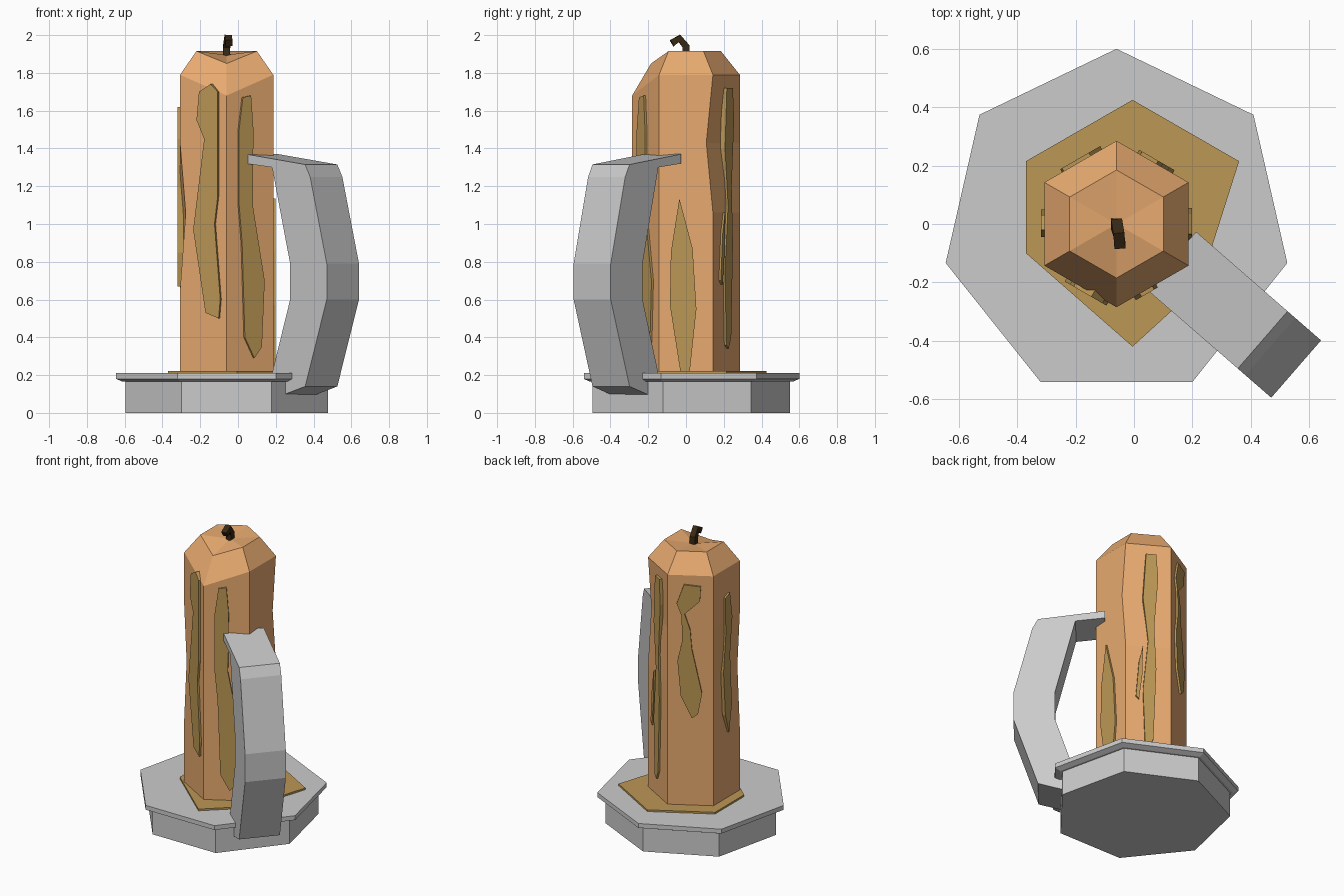
import bpy, bmesh
from math import sin, cos, radians, pi
from mathutils import Vector

if "Cube" in bpy.data.objects:
    bpy.data.objects.remove(bpy.data.objects["Cube"])

CX = -0.06                                   # candle axis
UP = Vector((0, 0, 1))


def material(name, rgb):
    m = bpy.data.materials.new(name)
    m.diffuse_color = (*rgb, 1)
    m.use_nodes = True
    m.node_tree.nodes["Principled BSDF"].inputs["Base Color"].default_value = m.diffuse_color
    return m


CANDLE = material("candle_wax", (0.80, 0.40, 0.16))
MELT = material("melted_wax", (0.50, 0.31, 0.09))
WICK = material("burnt_wick", (0.04, 0.022, 0.007))


def finish(name, bm, mat=None):
    bmesh.ops.recalc_face_normals(bm, faces=bm.faces)
    me = bpy.data.meshes.new(name)
    bm.to_mesh(me)
    bm.free()
    ob = bpy.data.objects.new(name, me)
    bpy.context.collection.objects.link(ob)
    if mat:
        me.materials.append(mat)
    return ob


def loft(name, rings, mat=None, tip=None):
    """Skin closed rings; the top is flat, or a fan to tip."""
    bm = bmesh.new()
    rows = [[bm.verts.new(p) for p in r] for r in rings]
    n = len(rows[0])
    for a, b in zip(rows, rows[1:]):
        for i in range(n):
            j = (i + 1) % n
            bm.faces.new((a[i], a[j], b[j], b[i]))
    bm.faces.new(rows[0][::-1])
    if tip:
        t = bm.verts.new(tip)
        for i in range(n):
            bm.faces.new((rows[-1][i], rows[-1][(i + 1) % n], t))
    else:
        bm.faces.new(rows[-1])
    return finish(name, bm, mat)


def prism(name, pts, origin, u, v, w, mat=None):
    """Outline pts in the u, v plane, extruded along w from origin."""
    ring = [origin + u * a + v * b for a, b in pts]
    return loft(name, [ring, [p + w for p in ring]], mat)


def ngon(n, r, z, start=90):
    return [Vector((CX + r * cos(radians(start) + 2 * pi * i / n),
                    r * sin(radians(start) + 2 * pi * i / n), z)) for i in range(n)]


# Seven-sided holder with a lipped plate
loft("holder_base", [ngon(7, 0.55, 0), ngon(7, 0.55, 0.17)])
loft("holder_plate", [ngon(7, 0.565, 0.165), ngon(7, 0.60, 0.18), ngon(7, 0.60, 0.21)])

# Pool of wax on the plate
pool = [(-0.005, 0.425), (-0.37, 0.215), (-0.37, -0.10),
        (-0.005, -0.42), (0.225, -0.21), (0.36, 0.215)]
prism("wax_pool", pool, Vector((0, 0, 0.2)), Vector((1, 0, 0)), Vector((0, 1, 0)),
      UP * 0.022, MELT)

# Hexagonal candle, pinched on two edges and slumped at the front
R = 0.285
rings = [ngon(6, R, z, 30) for z in (0.2, 0.65, 1.06, 1.43, 1.79)]
rings[3][0].y -= 0.035
rings[2][3] += Vector((0.03, -0.017, 0))
rings[4][4].z = 1.68
rim = ngon(6, 0.185, 1.915, 30)
rim[4].z = 1.85
loft("candle", rings + [rim], CANDLE, (CX, 0, 1.895))

# Drips: facing angle, then outline (along the face, height)
drips = [
    (240, [(-.02, 1.70), (.05, 1.74), (.095, 1.70), (.095, 1.15), (.075, 1.0), (.11, .60),
           (.10, .50), (.02, .53), (-.055, .97), (.012, 1.45), (-.035, 1.55)]),
    (300, [(-.05, 1.67), (0, 1.68), (.014, 1.5), (.01, 1.1), (.083, .70), (.066, .35),
           (.02, .29), (-.038, .40), (-.055, .9), (-.073, 1.1), (-.073, 1.5)]),
    (0, [(-.035, 1.135), (.035, .87), (.055, .55), (.02, .22), (-.03, .22),
         (-.085, .57), (-.08, .85)]),
    (60, [(-.016, 1.72), (.048, 1.72), (.06, 1.55), (.035, 1.2), (.048, .9), (.03, .4),
          (.003, .34), (-.022, .36), (-.035, .75), (-.003, 1.1), (-.035, 1.4)]),
    (60, [(-.035, 1.06), (-.06, .95), (-.08, .70), (-.06, .68), (-.04, .85)]),
    (120, [(-.04, 1.73), (.066, 1.72), (.06, 1.62), (-.035, 1.53), (0, 1.42), (.01, 1.29),
           (.073, .99), (.048, .85), (.01, .82), (-.06, .97), (-.08, 1.21), (-.05, 1.35),
           (-.055, 1.52), (-.085, 1.60)]),
    (180, [(-.03, 1.60), (.02, 1.62), (.045, 1.45), (.02, 1.2), (.04, .85), (.01, .67),
           (-.03, .8), (-.05, 1.1), (-.025, 1.35)]),
]
for i, (ang, pts) in enumerate(drips):
    n = Vector((cos(radians(ang)), sin(radians(ang)), 0))
    prism(f"wax_drip_{i + 1}", pts, Vector((CX, 0, 0)) + n * 0.225, UP.cross(n), UP,
          n * 0.034, MELT)

# Broad handle from the candle down to the base
d = Vector((cos(radians(-41)), sin(radians(-41)), 0))
side = UP.cross(d)
handle = [(0.19, 1.37), (0.605, 1.315), (0.64, 1.25), (0.757, 0.79), (0.757, 0.60),
          (0.605, 0.14), (0.45, 0.095), (0.34, 0.10), (0.37, 0.20), (0.50, 0.60),
          (0.50, 0.79), (0.373, 1.30), (0.19, 1.32)]
prism("handle", handle, Vector((-0.016, 0, 0)) - side * 0.13, d, UP, side * 0.26)

# Bent square wick
path = [(CX, 0, 1.88), (CX, 0, 1.94), (-0.052, -0.035, 1.983), (-0.048, -0.075, 1.957)]
axes = [UP, Vector((0.1, -0.35, 0.95)), Vector((0.1, -0.95, 0.2)), Vector((0.1, -0.85, -0.5))]
wick = []
for p, t in zip(path, axes):
    t = t.normalized()
    a = t.cross(Vector((1, 0, 0))).normalized()
    b = t.cross(a)
    wick.append([Vector(p) + a * 0.019 * sx + b * 0.019 * sy
                 for sx, sy in ((1, 1), (-1, 1), (-1, -1), (1, -1))])
loft("wick", wick, WICK)
